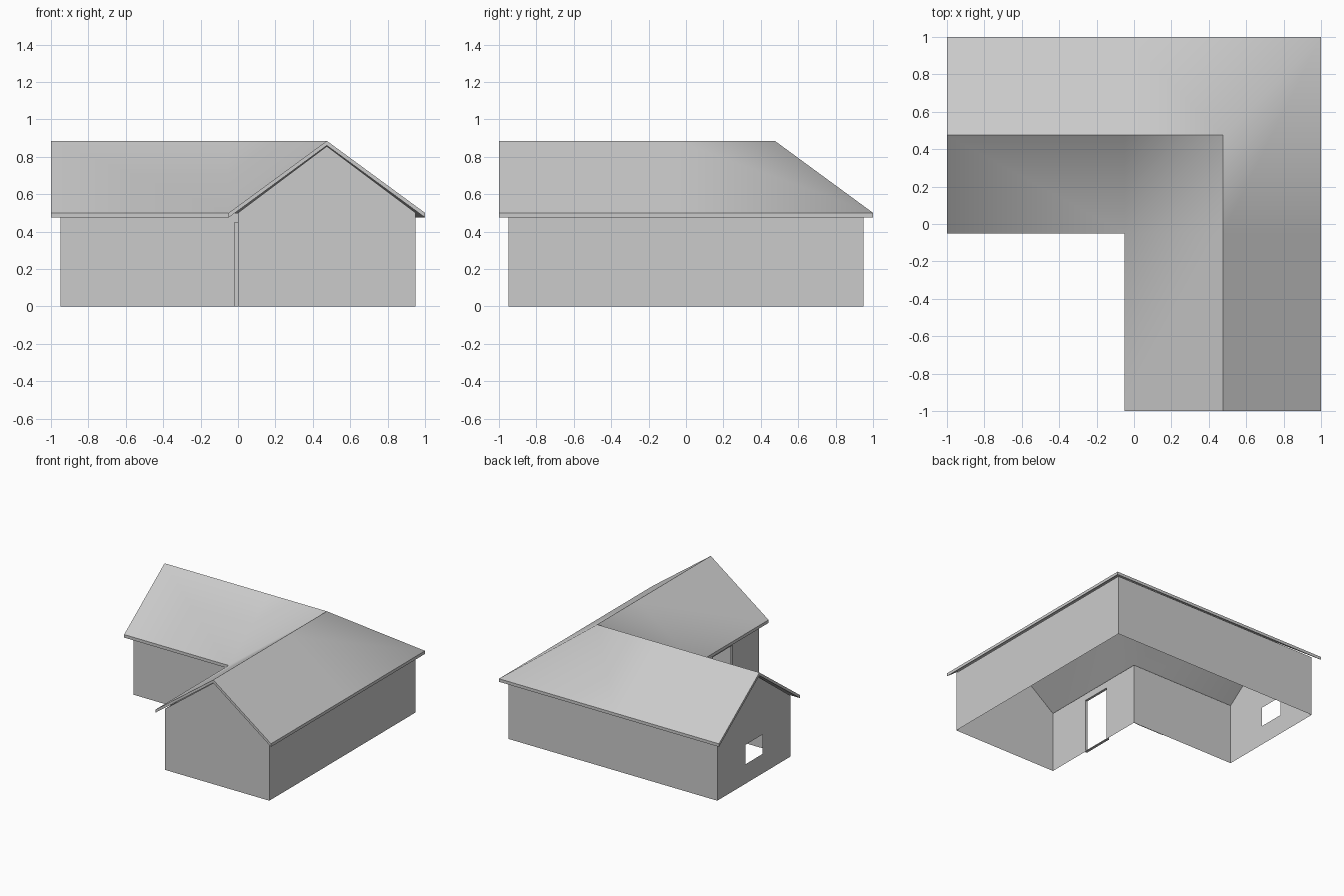
import bpy
import bmesh

old = bpy.data.objects.get("Cube")
if old:
    bpy.data.objects.remove(old, do_unlink=True)

grey = bpy.data.materials.new("light_grey")
grey.use_nodes = True
GREY = (0.6, 0.6, 0.6, 1)
grey.diffuse_color = GREY
grey.node_tree.nodes["Principled BSDF"].inputs["Base Color"].default_value = GREY

RIDGE = 0.475
EAVE = 0.95      # outer wall line
OVERHANG = 0.05


def finish(bm, name):
    bmesh.ops.remove_doubles(bm, verts=bm.verts, dist=0.0005)
    bmesh.ops.recalc_face_normals(bm, faces=bm.faces)
    mesh = bpy.data.meshes.new(name)
    bm.to_mesh(mesh)
    bm.free()
    mesh.materials.append(grey)
    ob = bpy.data.objects.new(name, mesh)
    bpy.context.scene.collection.objects.link(ob)
    return ob


def quad(bm, *points):
    return bm.faces.new([bm.verts.new(p) for p in points])


# L-shaped gabled roof: one profile swept along both wings
profile = [(1, 0.5), (RIDGE, 0.885), (-OVERHANG, 0.5)]
stations = [lambda t: (-1, t), lambda t: (-OVERHANG, t), lambda t: (t, t),
            lambda t: (t, -OVERHANG), lambda t: (t, -1)]
bm = bmesh.new()
rows = [[bm.verts.new((*at(t), z)) for t, z in profile] for at in stations]
for a, b in zip(rows, rows[1:]):
    for i in range(2):
        bm.faces.new((a[i], a[i + 1], b[i + 1], b[i]))
bmesh.ops.remove_doubles(bm, verts=bm.verts, dist=0.0005)
slab = bmesh.ops.extrude_face_region(bm, geom=bm.faces[:], use_keep_orig=True)
under = [g for g in slab["geom"] if isinstance(g, bmesh.types.BMVert)]
bmesh.ops.translate(bm, verts=under, vec=(0, 0, -0.025))
roof = finish(bm, "roof")
bpy.context.view_layer.objects.active = roof
roof.select_set(True)
bpy.ops.object.shade_smooth_by_angle(angle=0.9)
roof.select_set(False)


def level(u):
    return 0.5


def gable(u):
    return 0.5 + 0.356 * (1 - abs(u - RIDGE) / RIDGE)


# Thin walls made of upright strips, with an optional opening (u0, u1, z0, z1)
def wall(name, at, cuts, top, hole=None):
    bm = bmesh.new()
    for u, v in zip(cuts, cuts[1:]):
        def strip(lo, hi_u, hi_v):
            quad(bm, (*at(u), lo), (*at(v), lo), (*at(v), hi_v), (*at(u), hi_u))
        if hole and hole[0] <= u and v <= hole[1]:
            if hole[2] > 0:
                strip(0, hole[2], hole[2])
            strip(hole[3], top(u), top(v))
        else:
            strip(0, top(u), top(v))
    return finish(bm, name)


window = (0.365, 0.585, 0.16, 0.32)
door = (-0.57, -0.32, 0, 0.445)
wall("back_wall", lambda u: (u, EAVE), (-EAVE, EAVE), level)
wall("left_wall", lambda u: (EAVE, u), (-EAVE, EAVE), level)
wall("front_gable_wall", lambda u: (u, -EAVE), (0, RIDGE, EAVE), gable)
wall("right_gable_wall", lambda u: (-EAVE, u),
     (0, window[0], RIDGE, window[1], EAVE), gable, window)
wall("courtyard_front_wall", lambda u: (u, 0), (-EAVE, 0), level)
wall("courtyard_side_wall", lambda u: (0, u),
     (-EAVE, door[0], door[1], 0), level, door)


def box(name, lo, hi):
    bm = bmesh.new()
    bmesh.ops.create_cube(bm, size=1)
    for v in bm.verts:
        v.co = [hi[i] if v.co[i] > 0 else lo[i] for i in range(3)]
    return finish(bm, name)


# Door frame standing out from the courtyard side wall
y0, y1, _, head = door
T = 0.006
DEPTH = 0.02
box("door_jamb_front", (-DEPTH, y0 - T, 0), (0, y0, head + T))
box("door_jamb_back", (-DEPTH, y1, 0), (0, y1 + T, head + T))
box("door_head", (-DEPTH, y0, head), (0, y1, head + T))
box("door_threshold", (-DEPTH, y0, 0), (0, y1, T))

# Low strip at the foot of the courtyard wall
box("ground_strip", (-0.285, -0.005, 0), (-DEPTH, 0, 0.005))
